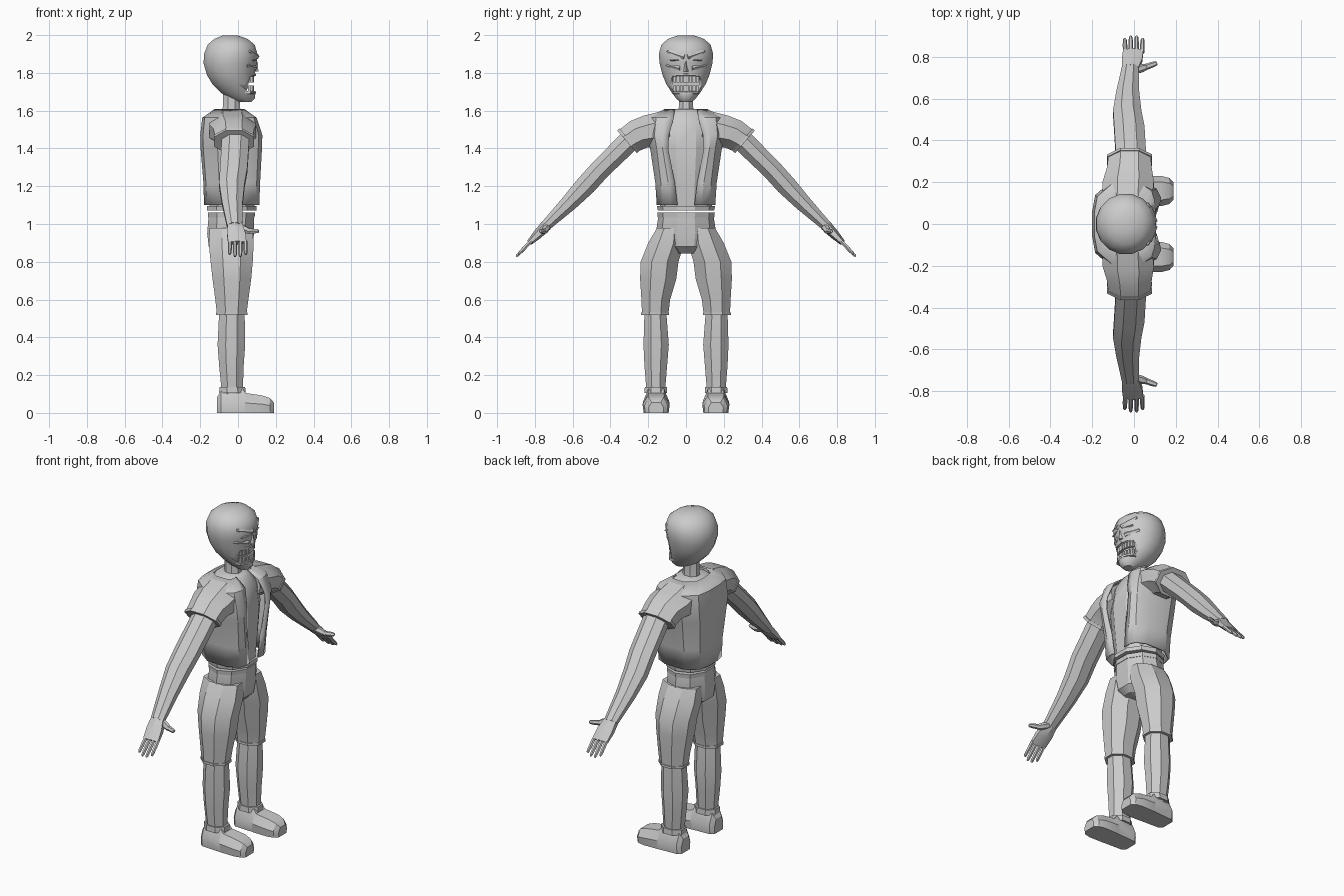
import bpy, bmesh
from math import pi, sin, cos, radians
from mathutils import Vector


def skin(name, rings, closed=True, caps=True, mirror=False, thick=0, angle=30):
    """Bridge successive rings of points into one surface."""
    bm = bmesh.new()
    rows = [[bm.verts.new(p) for p in r] for r in rings]
    n = len(rows[0])
    for a, b in zip(rows, rows[1:]):
        for i in range(n if closed else n - 1):
            j = (i + 1) % n
            bm.faces.new((a[i], a[j], b[j], b[i]))
    if caps and closed:
        bm.faces.new(rows[0])
        bm.faces.new(rows[-1])
    bmesh.ops.recalc_face_normals(bm, faces=bm.faces)
    me = bpy.data.meshes.new(name)
    bm.to_mesh(me)
    bm.free()
    ob = bpy.data.objects.new(name, me)
    bpy.context.collection.objects.link(ob)
    bpy.ops.object.select_all(action='DESELECT')
    ob.select_set(True)
    bpy.context.view_layer.objects.active = ob
    bpy.ops.object.shade_smooth_by_angle(angle=radians(angle))
    if mirror:
        m = ob.modifiers.new("mirror", 'MIRROR')
        m.use_axis = (False, True, False)
        m.use_clip = True
    if thick:
        s = ob.modifiers.new("thickness", 'SOLIDIFY')
        s.thickness = thick
        s.offset = 0
    return ob


def ring(x0, x1, y, z, half, tilt=0, n=8):
    """Section spanning x0..x1, centred on y, z, its other axis tilted in the yz plane."""
    k = 1 / cos(pi / n)
    c, a, t = (x0 + x1) / 2, (x1 - x0) / 2 * k, radians(tilt)
    pts = []
    for i in range(n):
        u = 2 * pi * (i + .5) / n
        v = half * k * sin(u)
        pts.append((c + a * cos(u), y + v * cos(t), z + v * sin(t)))
    return pts


def loft(name, secs, n=8, **kw):
    return skin(name, [ring(*s[:5], s[5] if len(s) > 5 else 0, n) for s in secs], **kw)


def rod(name, a, b, r0, r1, n=6, mirror=True):
    a, b = Vector(a), Vector(b)
    q = (b - a).to_track_quat('Z', 'Y')
    circ = [Vector((cos(2 * pi * i / n), sin(2 * pi * i / n), 0)) for i in range(n)]
    st = [(0, r0), (.55, r0), (.92, r1), (1, r1 * .6)]
    return skin(name, [[a.lerp(b, t) + q @ (v * r) for v in circ] for t, r in st], mirror=mirror)


def box(name, lo, hi):
    return skin(name, [[(x, y, z) for x, y in ((lo[0], lo[1]), (hi[0], lo[1]), (hi[0], hi[1]), (lo[0], hi[1]))]
                       for z in (lo[2], hi[2])])


# Head: skull and jaw, with the open mouth cut out
head = loft("head", [
    (.00, .07, 0, 1.645, .030), (-.05, .09, 0, 1.665, .052), (-.09, .092, 0, 1.695, .075),
    (-.135, .085, 0, 1.74, .104), (-.165, .088, 0, 1.79, .125), (-.182, .098, 0, 1.85, .140),
    (-.18, .103, 0, 1.90, .144), (-.16, .088, 0, 1.95, .130), (-.125, .05, 0, 1.98, .095),
    (-.08, .00, 0, 1.998, .045)], n=16, angle=40)
cutter = box("mouth_cutter", (.045, -.072, 1.705), (.2, .072, 1.78))
bpy.context.view_layer.objects.active = head
cut = head.modifiers.new("mouth", 'BOOLEAN')
cut.object = cutter
cut.operation = 'DIFFERENCE'
bpy.ops.object.modifier_apply(modifier=cut.name)
bpy.data.objects.remove(cutter)

# Teeth follow a curved gum line
for row, (z0, z1) in enumerate(((1.748, 1.788), (1.698, 1.732))):
    for i in range(8):
        y = (i - 3.5) * .017
        x = .085 - 5 * y * y
        box("tooth", (x - .015, y - .0075, z0), (x, y + .0075, z1))
# Lips, nose, brows and eyes
for nm, z in (("upper_lip", 1.79), ("lower_lip", 1.695)):
    skin(nm, [[(.088 - 6 * y * y + dx, y, z + dz) for dx, dz in ((-.02, -.007), (.008, -.005), (.008, .005), (-.02, .008))]
              for y in (-.07, -.04, 0, .04, .07)])
skin("nose", [[(.08, -.022, 1.808), (.108, 0, 1.808), (.08, .022, 1.808)],
              [(.08, -.010, 1.86), (.104, 0, 1.86), (.08, .010, 1.86)]])
rod("brow", (.100, .008, 1.885), (.062, .10, 1.915), .014, .011)
rod("cheekbone", (.09, .03, 1.825), (.045, .105, 1.84), .013, .010)
skin("eye", [[(.083 + d - .25 * abs(y - .01), y, 1.868 + h * s) for s, d in ((-1, 0), (0, .022), (1, 0))]
             for y, h in ((.018, .004), (.038, .014), (.062, .015), (.085, .004))],
     closed=False, mirror=True)
# Neck
loft("neck", [(-.09, .02, 0, 1.57, .045), (-.08, .01, 0, 1.62, .038), (-.08, .01, 0, 1.70, .038)])

# Shirt under the jacket
loft("shirt", [(-.15, .085, 0, 1.08, .128), (-.16, .095, 0, 1.2, .14), (-.17, .105, 0, 1.4, .165),
               (-.165, .085, 0, 1.53, .16), (-.13, .05, 0, 1.595, .10), (-.10, .03, 0, 1.608, .06)], n=10)

# Open jacket: z, front edge y, half width, front x, back x
half = [(1.10, .045, .150, .108, -.175), (1.22, .06, .158, .112, -.178), (1.40, .095, .185, .122, -.193),
        (1.47, .09, .20, .124, -.195), (1.56, .065, .19, .095, -.185), (1.605, .06, .11, .03, -.12)]
skin("jacket", [[(xf - .005, g, z), (xf, (g + .75 * w) / 1.9, z), (xf * .85, w * .82, z), (xf * .3, w, z),
                 (xb * .55, w, z), (xb * .93, w * .68, z), (xb, w * .3, z), (xb, 0, z)]
                for z, g, w, xf, xb in half], closed=False, mirror=True, thick=.01)
# Sleeves with a hem
loft("sleeve", [(-.15, .085, .09, 1.51, .095, 82), (-.15, .095, .19, 1.49, .09, 68),
                (-.13, .085, .25, 1.475, .083, 58), (-.122, .08, .307, 1.44, .075, 49)], mirror=True)
loft("sleeve_hem", [(-.128, .086, .300, 1.446, .079, 49), (-.128, .086, .312, 1.435, .079, 49)], mirror=True)

# Arms and palms
loft("arm", [(-.085, .06, .29, 1.45, .058, 45), (-.095, .05, .455, 1.288, .054, 40),
             (-.10, .035, .53, 1.205, .054, 40), (-.085, .025, .62, 1.11, .044, 40),
             (-.058, .022, .745, .988, .028, 42)], mirror=True)
loft("palm", [(-.056, .022, .74, .993, .026, 42), (-.058, .04, .785, .945, .022, 42),
              (-.052, .045, .83, .90, .013, 42)], n=6, mirror=True)
# Fingers and thumb
for i, reach in enumerate((.86, 1.0, 1.0, .86)):
    x = -.042 + .027 * i
    rod("finger", (x, .82, .91), (x * 1.05, .82 + .078 * reach, .91 - .082 * reach), .011, .009)
rod("thumb_base", (.0, .735, .985), (.07, .755, .957), .02, .014)
rod("thumb", (.055, .75, .963), (.11, .77, .962), .014, .011)

# Belt and waistband
loft("belt", [(-.165, .098, 0, 1.072, .142), (-.165, .098, 0, 1.096, .146)], n=10)
loft("waistband", [(-.158, .088, 0, 1.035, .142), (-.16, .09, 0, 1.06, .145)], n=10)
# Shorts: hips, then legs
loft("hips", [(-.11, .045, 0, .845, .06), (-.155, .075, 0, .88, .13), (-.163, .085, 0, .95, .152),
              (-.155, .085, 0, 1.05, .138)], n=10)
loft("shorts_leg", [(-.15, .075, .088, .98, .065), (-.155, .083, .105, .90, .095),
                    (-.145, .078, .14, .80, .10), (-.135, .07, .147, .71, .096), (-.12, .055, .16, .60, .076),
                    (-.112, .045, .163, .525, .070)], mirror=True)
loft("shorts_hem", [(-.117, .05, .163, .532, .074), (-.117, .05, .163, .518, .074)], mirror=True)
# Calves and socks
loft("calf", [(-.10, .035, .162, .53, .058), (-.108, .038, .158, .36, .067), (-.10, .03, .16, .25, .060),
              (-.085, .025, .16, .10, .048)], mirror=True)
loft("sock", [(-.10, .04, .16, .105, .06), (-.098, .038, .16, .138, .058)], mirror=True)
# Shoes: sections along x with half width and height
skin("shoe", [[(x, .158 + s * w, z) for s, z in ((-.92, 0), (-1, h * .5), (-.6, h), (.6, h), (1, h * .5), (.92, 0))]
              for x, w, h in ((-.11, .042, .085), (-.09, .062, .115), (.025, .068, .128), (.04, .07, .105),
                              (.13, .072, .092), (.17, .062, .078), (.19, .04, .055))], mirror=True)
